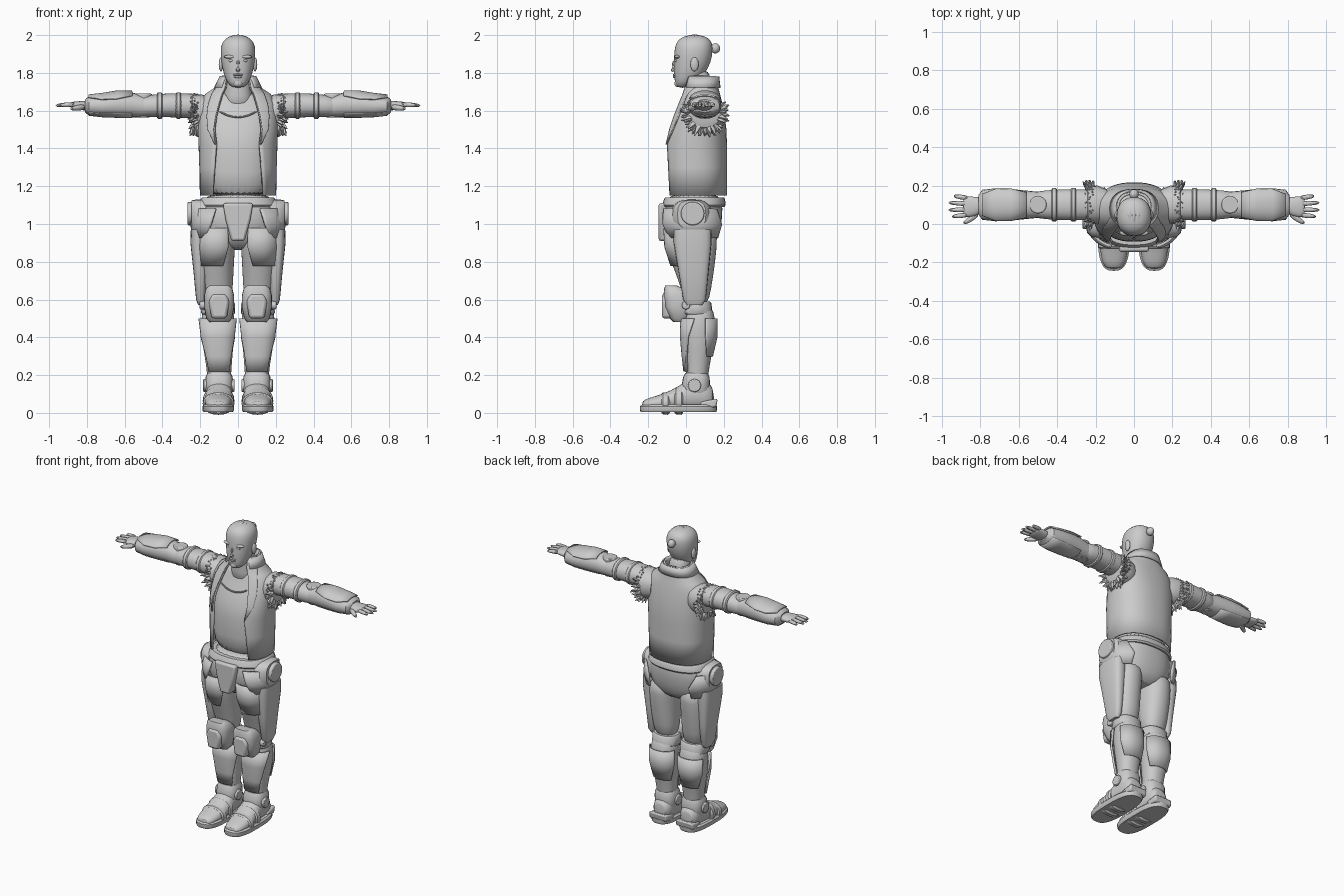
import bpy, bmesh, math, random
from mathutils import Vector, Matrix

cube = bpy.data.objects.get("Cube")
if cube:
    bpy.data.objects.remove(cube, do_unlink=True)

random.seed(4)
grey = bpy.data.materials.new("clay_grey")
grey.use_nodes = True
tone = (0.6, 0.6, 0.6, 1)
grey.diffuse_color = tone
grey.node_tree.nodes["Principled BSDF"].inputs["Base Color"].default_value = tone
parts = []


def finish(name, bm, mirror=False, smooth=0, thick=0, bevel=0):
    """Turn a bmesh into a named object with the usual modifiers."""
    bmesh.ops.recalc_face_normals(bm, faces=bm.faces)
    mesh = bpy.data.meshes.new(name)
    bm.to_mesh(mesh)
    bm.free()
    mesh.materials.append(grey)
    obj = bpy.data.objects.new(name, mesh)
    bpy.context.collection.objects.link(obj)
    parts.append(obj)
    if thick:
        mod = obj.modifiers.new("thickness", "SOLIDIFY")
        mod.thickness, mod.offset = thick, 1
    if bevel:
        mod = obj.modifiers.new("bevel", "BEVEL")
        mod.width, mod.segments, mod.limit_method = bevel, 2, "ANGLE"
    if mirror:
        obj.modifiers.new("mirror", "MIRROR").use_mirror_merge = False
    if smooth:
        mod = obj.modifiers.new("smooth", "SUBSURF")
        mod.levels = mod.render_levels = smooth
    return obj


def place(axis, p, u, v):
    return {"x": (p, u, v), "y": (u, p, v), "z": (u, v, p)}[axis]


def power(s, e):
    return math.copysign(abs(s) ** e, s)


def ring_point(axis, ring, t, e):
    p, cu, cv, ru, rv = ring
    return place(axis, p, cu + ru * power(math.sin(t), e), cv - rv * power(math.cos(t), e))


def loft(name, axis, rings, e=0.9, sides=20, **opts):
    """Closed skin over superellipse rings: (position, centre u, v, radius u, v)."""
    bm = bmesh.new()
    rows = [[bm.verts.new(ring_point(axis, r, math.tau * i / sides, e)) for i in range(sides)]
            for r in rings]
    for a, b in zip(rows, rows[1:]):
        for i in range(sides):
            j = (i + 1) % sides
            bm.faces.new((a[i], a[j], b[j], b[i]))
    bm.faces.new(rows[0])
    bm.faces.new(rows[-1])
    return finish(name, bm, **opts)


def shell(name, axis, rings, spans, e=0.85, grow=0, steps=24, **opts):
    """Open armour or cloth sheet covering an angle span of each ring."""
    bm = bmesh.new()
    rows = []
    for (p, cu, cv, ru, rv), (t0, t1) in zip(rings, spans):
        big = (p, cu, cv, ru + grow, rv + grow)
        rows.append([bm.verts.new(ring_point(axis, big, t0 + (t1 - t0) * i / steps, e))
                     for i in range(steps + 1)])
    for a, b in zip(rows, rows[1:]):
        for i in range(steps):
            bm.faces.new((a[i], a[i + 1], b[i + 1], b[i]))
    return finish(name, bm, **opts)


def plate(name, outline, axis, low, high, **opts):
    """Extruded outline; low and high are positions along the axis."""
    bm = bmesh.new()
    a, b = [[bm.verts.new(place(axis, p, u, v)) for u, v in outline] for p in (low, high)]
    bm.faces.new(a)
    bm.faces.new(b)
    for i in range(len(a)):
        j = (i + 1) % len(a)
        bm.faces.new((a[i], a[j], b[j], b[i]))
    return finish(name, bm, **opts)


def disc(name, axis, centre, radius, depth, mirror=True):
    bm = bmesh.new()
    turn = Matrix.Rotation(math.pi / 2, 4, "Y") if axis == "x" else Matrix.Identity(4)
    bmesh.ops.create_cone(bm, cap_ends=True, segments=24, radius1=radius, radius2=radius,
                          depth=depth, matrix=Matrix.Translation(centre) @ turn)
    return finish(name, bm, mirror=mirror, bevel=depth / 5)


def ball(name, centre, size, mirror=False):
    bm = bmesh.new()
    bmesh.ops.create_uvsphere(bm, u_segments=16, v_segments=10, radius=1,
                              matrix=Matrix.Translation(centre) @ Matrix.Diagonal((*size, 1)))
    return finish(name, bm, mirror=mirror)


def tube(name, points, radii, mirror=False, smooth=1):
    """Tapered round tube through the points."""
    bm = bmesh.new()
    rows = []
    for i, p in enumerate(points):
        along = Vector(points[min(i + 1, len(points) - 1)]) - Vector(points[max(i - 1, 0)])
        turn = along.to_track_quat("Z", "Y")
        rows.append([bm.verts.new(Vector(p) + turn @ Vector(
            (radii[i] * math.cos(k * math.tau / 8), radii[i] * math.sin(k * math.tau / 8), 0)))
            for k in range(8)])
    for a, b in zip(rows, rows[1:]):
        for k in range(8):
            bm.faces.new((a[k], a[(k + 1) % 8], b[(k + 1) % 8], b[k]))
    bm.faces.new(rows[0])
    bm.faces.new(rows[-1])
    return finish(name, bm, mirror=mirror, smooth=smooth)


# Head, face and hair
loft("head", "z", [(1.72, 0, -.02, .03, .03), (1.75, 0, 0, .06, .06), (1.8, 0, .02, .078, .085),
                   (1.86, 0, .035, .09, .1), (1.92, 0, .04, .095, .103), (1.96, 0, .043, .086, .097),
                   (1.985, 0, .045, .064, .075), (2, 0, .045, .03, .035)], smooth=1)
loft("neck", "z", [(1.6, 0, .07, .09, .08), (1.68, 0, .065, .075, .075), (1.76, 0, .06, .066, .07),
                   (1.82, 0, .06, .06, .065)], smooth=1)
tube("nose", [(0, -.058, 1.87), (0, -.07, 1.84), (0, -.076, 1.82), (0, -.06, 1.81)],
     [.008, .011, .015, .014])
ball("brow", (.04, -.045, 1.885), (.035, .017, .01), True)
ball("eye", (.036, -.05, 1.865), (.014, .01, .008), True)
ball("ear", (.09, .045, 1.845), (.012, .022, .037), True)
ball("upper_lip", (0, -.06, 1.79), (.026, .01, .006))
ball("lower_lip", (0, -.059, 1.779), (.022, .01, .007))
ball("chin", (0, -.045, 1.745), (.025, .016, .02))
ball("hair_bun", (0, .155, 1.93), (.024, .026, .027))
for n in range(-3, 4):
    arc = [math.radians(-60 + 30 * k) for k in range(6)]
    lean = n * 0.27
    tube("hair_row", [(.088 * math.sin(lean) * math.cos(a) ** 2 ** .5 if abs(a) < 1.5 else 0,
                       .045 + .098 * math.sin(a),
                       1.9 + .097 * math.cos(lean) * max(math.cos(a), .3)) for a in arc],
         [.007, .012, .013, .013, .011, .006])

# Shirt, open sleeveless jacket and lapels
torso = [(1.15, 0, .048, .19, .157), (1.3, 0, .048, .193, .157), (1.42, 0, .048, .197, .157),
         (1.5, 0, .055, .2, .147), (1.57, 0, .065, .2, .127), (1.63, 0, .075, .195, .107),
         (1.68, 0, .08, .165, .09), (1.72, 0, .08, .105, .08), (1.78, 0, .085, .075, .068)]
loft("shirt", "z", [(z - .02, x, y, a - .012, b - .016) for z, x, y, a, b in torso[:-1]],
     e=.85, sides=32, smooth=1)
opening = [.13, .12, .11, .12, .11, .095, .08, .06, .05]
edge = [math.asin((w / r[3]) ** (1 / .85)) for w, r in zip(opening, torso)]
shell("jacket", "z", torso, [(t, math.tau - t) for t in edge], thick=.012, steps=40)
shell("lapel", "z", torso[2:], [(t, t + w) for t, w in zip(edge[2:], [.02, .2, .3, .35, .4, .7, 1])],
      grow=.012, thick=.008, steps=8, mirror=True)
shell("collar", "z", torso[-2:], [(.7, math.tau - .7)] * 2, grow=.015, thick=.008)
tube("neckline", [(.1 * k / 4, -.052 + .003 * k * k / 4, 1.565 + .002 * k * k) for k in range(-4, 5)],
     [.005] * 9)

# Ragged fringe around the armholes
bm = bmesh.new()
for k in range(84):
    a = k * math.tau / 28 + random.uniform(-.1, .1)
    out = Vector((random.uniform(-.2, .9), math.cos(a), math.sin(a))).normalized()
    base = Vector((.215 + .012 * (k // 28), .1 + .088 * math.cos(a), 1.585 + .085 * math.sin(a)))
    size = random.uniform(.035, .06) if math.sin(a) < .5 else .03
    bmesh.ops.create_cone(bm, cap_ends=True, segments=4, radius1=.016, radius2=.003, depth=size,
                          matrix=Matrix.Translation(base + out * size / 3)
                          @ out.to_track_quat("Z", "Y").to_matrix().to_4x4())
finish("fringe", bm, mirror=True)
loft("armhole_band", "x", [(.14, .1, 1.59, .08, .08), (.19, .1, 1.59, .1, .095),
                           (.24, .1, 1.6, .095, .09), (.25, .1, 1.61, .07, .07)], mirror=True)

# Arms
loft("upper_arm", "x", [(.15, .1, 1.62, .07, .06), (.26, .1, 1.625, .082, .068),
                        (.36, .1, 1.63, .082, .064), (.46, .1, 1.625, .076, .06),
                        (.54, .1, 1.62, .068, .055)], mirror=True, smooth=1)
cuff = [(.48, .1, 1.62, .066, .055), (.56, .1, 1.63, .074, .066), (.64, .1, 1.63, .082, .066),
        (.72, .1, 1.625, .086, .058), (.79, .1, 1.625, .078, .05), (.81, .1, 1.625, .05, .034)]
loft("gauntlet", "x", cuff, mirror=True)
shell("gauntlet_top_plate", "x", cuff[1:5], [(2.3, 4), (2, 4.3), (2.1, 4.2), (2.5, 3.8)], e=.9,
      grow=.002, thick=.009, mirror=True)
shell("gauntlet_lower_plate", "x", cuff[1:5], [(-.9, .9)] * 4, e=.9, grow=.002, thick=.008, mirror=True)
for x in (.3, .4):
    loft("arm_band", "x", [(x + d, .1, 1.627, .08 + g, .063 + g)
                           for d, g in ((0, 0), (.006, .007), (.024, .007), (.03, 0))], mirror=True)
disc("elbow_disc", "z", (.5, .1, 1.675), .045, .03)
disc("elbow_under_disc", "z", (.5, .1, 1.575), .035, .02)

# Hands
loft("palm", "x", [(.78, .1, 1.625, .04, .03), (.83, .09, 1.627, .052, .024),
                   (.875, .09, 1.63, .055, .018), (.89, .09, 1.63, .05, .012)], mirror=True, smooth=1)
for y, spread, tip in ((.135, .012, .94), (.105, .006, .97), (.075, -.002, .97), (.048, -.01, .95)):
    tube("finger", [(.86, y, 1.632), (.91, y + spread / 2, 1.632), (tip, y + spread, 1.626)],
         [.015, .014, .009], True)
tube("thumb", [(.81, .06, 1.62), (.85, .025, 1.615), (.89, .002, 1.61)], [.018, .017, .01], True)

# Hips and groin guard
loft("hips", "z", [(.86, 0, .04, .09, .09), (.92, 0, .04, .19, .13), (1.0, 0, .035, .215, .155),
                   (1.08, 0, .04, .21, .155), (1.17, 0, .045, .18, .145)], e=.85, sides=28, smooth=1)
loft("belt", "z", [(1.09, 0, .042, .206, .16), (1.1, 0, .042, .212, .168),
                   (1.13, 0, .045, .2, .162), (1.14, 0, .045, .19, .155)], e=.85, sides=28)
plate("groin_guard", [(-.08, 1.11), (.08, 1.11), (.065, 1.02), (.035, .91), (-.035, .91), (-.065, 1.02)],
      "y", -.145, -.07, bevel=.012)
shell("hip_skirt", "z", [(.93, .02, .035, .205, .15), (1.0, .02, .035, .22, .165),
                         (1.08, .02, .04, .21, .16)], [(.75, 2.5), (.5, 2.6), (.4, 2.3)],
      thick=.014, mirror=True)
loft("hip_pod", "x", [(.17, .03, 1.03, .11, .1), (.22, .03, 1.04, .1, .09),
                      (.245, .03, 1.05, .075, .075)], e=.7, mirror=True)
disc("hip_disc", "x", (.25, .035, 1.055), .062, .034)

# Legs
thigh = [(.56, .105, .055, .07, .06), (.66, .11, .055, .083, .08), (.78, .115, .04, .094, .113),
         (.88, .115, .03, .1, .135), (.98, .11, .03, .1, .14)]
loft("thigh", "z", thigh, mirror=True, smooth=1)
loft("thigh_side_panel", "z", [(.57, .195, .045, .016, .04), (.6, .198, .045, .024, .06),
                               (.75, .2, .04, .036, .08), (.9, .205, .035, .047, .1),
                               (.97, .205, .035, .045, .1)], e=.65, mirror=True)
shell("thigh_front_plate", "z", thigh[2:], [(-.3, .9), (-.6, 1.1), (-.5, 1.2)], e=.9,
      thick=.01, mirror=True)
shin = [(.14, .1, .055, .062, .06), (.22, .1, .06, .065, .06), (.3, .103, .063, .074, .072),
        (.4, .107, .07, .088, .088), (.5, .107, .07, .09, .088), (.58, .105, .065, .078, .07)]
loft("shin", "z", shin, mirror=True, smooth=1)
shell("shin_guard", "z", shin[1:5], [(-.7, .7), (-.8, .8), (-1, 1), (-1.3, 1.4)], e=.75,
      thick=.014, mirror=True)
shell("calf_guard", "z", shin[2:5], [(2.2, 4.1), (1.9, 4.4), (1.9, 4.4)], e=.9, thick=.008, mirror=True)
loft("knee_pad", "z", [(.48, .1, -.035, .05, .03), (.5, .1, -.035, .068, .05), (.56, .1, -.04, .08, .075),
                       (.62, .1, -.045, .08, .075), (.66, .1, -.065, .07, .05),
                       (.675, .1, -.08, .05, .03)], e=.65, mirror=True)
plate("knee_cap", [(.06, .5), (.14, .5), (.155, .59), (.135, .63), (.065, .63), (.045, .59)],
      "y", -.128, -.06, bevel=.015, mirror=True)
loft("knee_strap", "z", [(.52, .105, .055, .083, .075), (.53, .105, .055, .09, .085),
                         (.58, .105, .055, .088, .08), (.59, .105, .055, .08, .07)], mirror=True)
disc("knee_disc", "x", (.188, 0, .57), .022, .03)

# Boots
loft("boot", "y", [(-.235, .105, .04, .04, .022), (-.2, .105, .045, .062, .034),
                   (-.12, .105, .055, .075, .045), (-.04, .1, .075, .074, .065),
                   (.03, .1, .1, .07, .09), (.1, .1, .1, .068, .085), (.15, .1, .08, .05, .05)],
     mirror=True, smooth=1)
loft("sole", "z", [(.005, .105, -.04, .078, .2), (.015, .105, -.04, .084, .204),
                   (.035, .105, -.04, .084, .204), (.045, .105, -.04, .074, .19)],
     e=.7, sides=32, mirror=True)
plate("heel_spur", [(.07, .02), (.16, .03), (.168, .075), (.08, .06)], "x", .035, .165,
      bevel=.01, mirror=True)
for y, top in ((-.13, .1), (-.06, .128)):
    loft("boot_strap", "y", [(y + d, .103, top / 2, .074 + g, top / 2 + g)
                             for d, g in ((0, 0), (.008, .008), (.035, .01), (.045, 0))], mirror=True)
loft("ankle_cuff", "z", [(.1, .1, .05, .066, .07), (.12, .1, .05, .074, .078),
                         (.19, .1, .055, .072, .07), (.21, .1, .055, .062, .06)], e=.75, mirror=True)
for x in (.03, .172):
    disc("ankle_disc", "x", (x, .045, .145), .034, .024)

# Shade smoothly while keeping hard edges
bpy.ops.object.select_all(action="DESELECT")
for obj in parts:
    obj.select_set(True)
bpy.context.view_layer.objects.active = parts[0]
bpy.ops.object.shade_smooth_by_angle(angle=math.radians(40))
